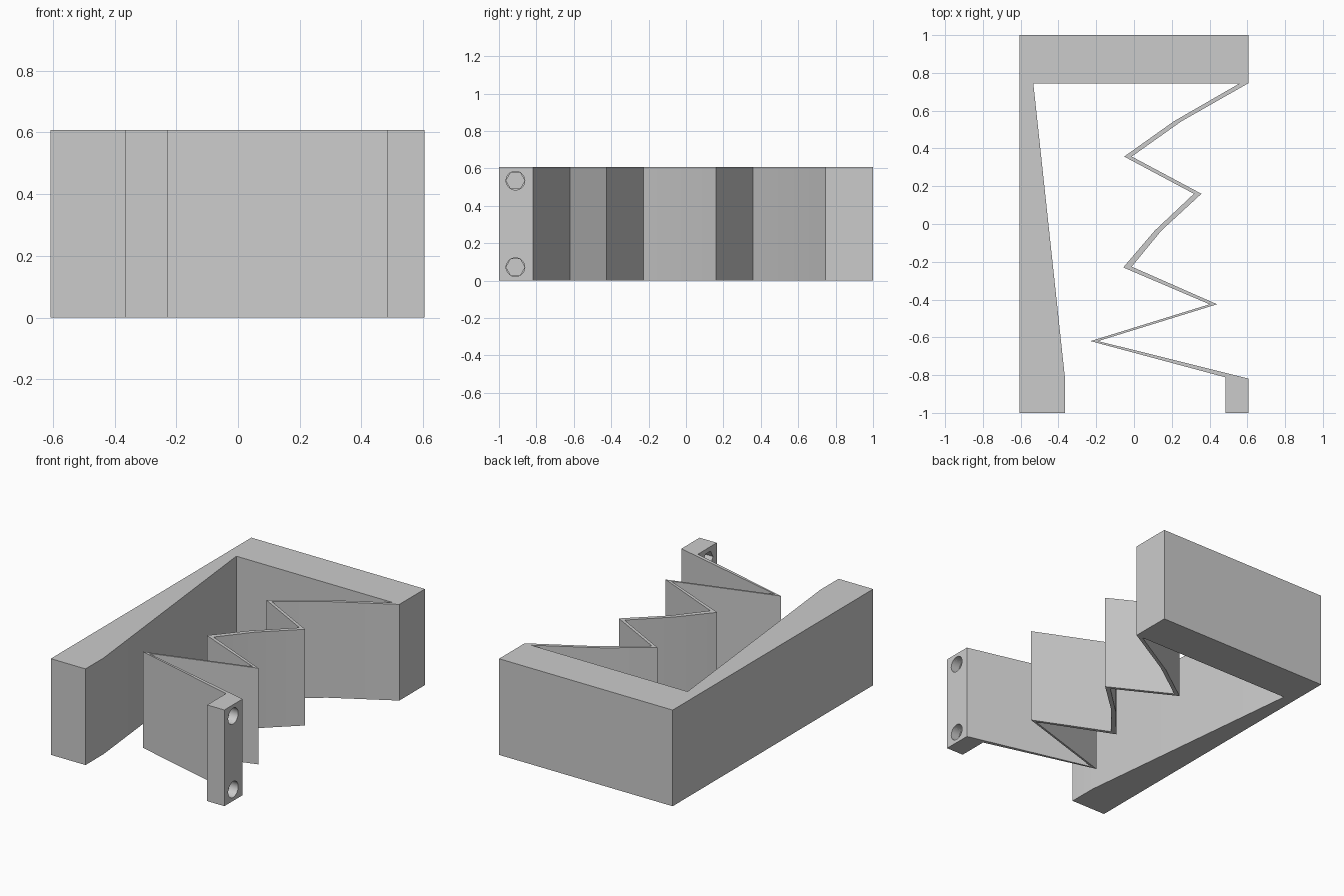
import bpy, bmesh, math

cube = bpy.data.objects.get("Cube")
if cube:
    bpy.data.objects.remove(cube, do_unlink=True)

HEIGHT = 0.607

grey = bpy.data.materials.new("plain grey")
grey.use_nodes = True
grey.diffuse_color = (0.6, 0.6, 0.6, 1)
grey.node_tree.nodes["Principled BSDF"].inputs["Base Color"].default_value = (0.6, 0.6, 0.6, 1)


def extrude_outline(name, outline, height):
    """Prism standing on the ground from a closed plan outline."""
    bm = bmesh.new()
    face = bm.faces.new([bm.verts.new((x, y, 0)) for x, y in outline])
    top = bmesh.ops.extrude_face_region(bm, geom=[face])["geom"]
    bmesh.ops.translate(bm, vec=(0, 0, height),
                        verts=[g for g in top if isinstance(g, bmesh.types.BMVert)])
    bmesh.ops.recalc_face_normals(bm, faces=bm.faces)
    mesh = bpy.data.meshes.new(name)
    bm.to_mesh(mesh)
    bm.free()
    obj = bpy.data.objects.new(name, mesh)
    bpy.context.collection.objects.link(obj)
    mesh.materials.append(grey)
    return obj


def drill(obj, sides, x_start, x_end, z):
    """Cut a hole along x through the end block."""
    bpy.ops.mesh.primitive_cylinder_add(
        vertices=sides, radius=0.05, depth=x_end - x_start,
        location=((x_start + x_end) / 2, -0.912, z), rotation=(0, math.pi / 2, 0))
    cutter = bpy.context.object
    cutter.name = "hole_cutter"
    cutter.hide_render = True
    cutter.data.materials.append(grey)
    cut = obj.modifiers.new("hole", 'BOOLEAN')
    cut.object = cutter
    cut.solver = 'EXACT'
    bpy.context.view_layer.objects.active = obj
    bpy.ops.object.modifier_apply(modifier=cut.name)
    bpy.data.objects.remove(cutter, do_unlink=True)


# Solid frame: tapered side wall and back bar
frame = [(-0.533, 0.745), (-0.365, -0.82), (-0.365, -1), (-0.607, -1),
         (-0.607, 1), (0.605, 1)]
# Outer and inner sides of the thin zigzag spring, back to front
spring_outer = [(0.605, 0.745), (0.25, 0.543), (-0.012, 0.357), (0.357, 0.16),
                (0.145, -0.035), (-0.012, -0.226), (0.44, -0.425),
                (-0.19, -0.62), (0.605, -0.818)]
spring_inner = [(0.56, 0.745), (0.21, 0.543), (-0.052, 0.357), (0.317, 0.16),
                (0.11, -0.035), (-0.057, -0.23), (0.4, -0.425),
                (-0.23, -0.62), (0.485, -0.812)]
# Small screw block at the free end of the spring
end_block = [(0.605, -1), (0.485, -1)]

body = extrude_outline("spring_frame",
                       frame + spring_outer + end_block + spring_inner[::-1], HEIGHT)

# Two screw holes: hexagonal inside, round at the outer face
for z in (0.072, 0.535):
    drill(body, 6, 0.44, 0.7, z)
    drill(body, 32, 0.545, 0.7, z)

bpy.ops.object.select_all(action='DESELECT')
body.select_set(True)
bpy.context.view_layer.objects.active = body
bpy.ops.object.shade_smooth_by_angle(angle=math.radians(25))
